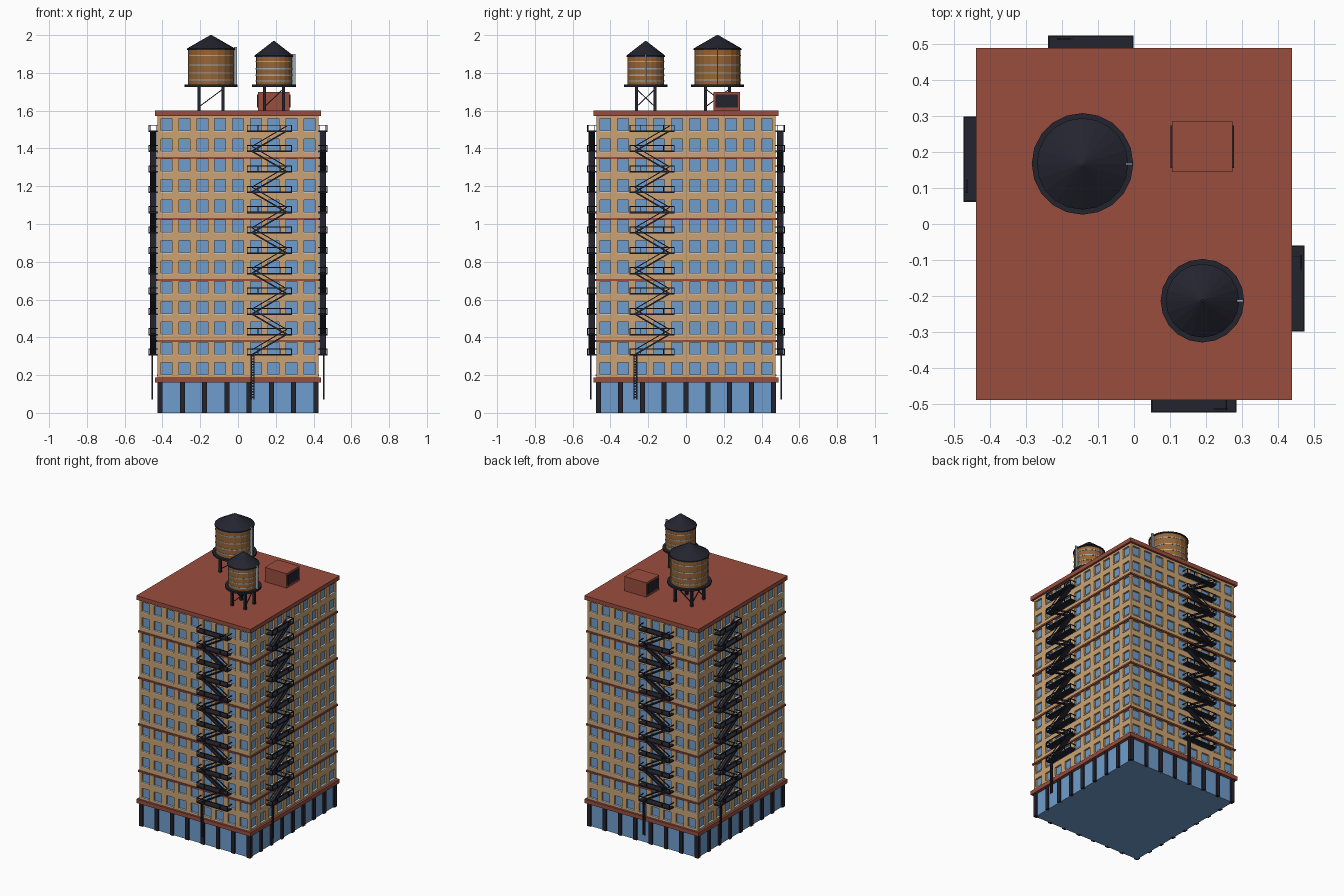
import bpy, bmesh
from math import pi
from mathutils import Matrix, Vector

cube = bpy.data.objects.get("Cube")
if cube:
    bpy.data.objects.remove(cube, do_unlink=True)


def material(name, rgb):
    def linear(c):
        c /= 255
        return c / 12.92 if c < 0.04 else ((c + 0.055) / 1.055) ** 2.4
    color = [linear(c) for c in rgb] + [1]
    m = bpy.data.materials.new(name)
    m.use_nodes = True
    m.diffuse_color = color
    m.node_tree.nodes["Principled BSDF"].inputs["Base Color"].default_value = color
    return m


BRICK = material("tan brick", (204, 164, 115))
RED = material("brick red", (155, 77, 62))
GLASS = material("blue glass", (112, 158, 205))
IRON = material("black iron", (35, 36, 47))
WOOD = material("barrel wood", (150, 101, 54))
STEEL = material("pale steel", (160, 170, 180))
SILL = material("pale stone", (200, 200, 198))


def add_object(name, bm, *mats):
    mesh = bpy.data.meshes.new(name)
    bm.to_mesh(mesh)
    bm.free()
    for m in mats:
        mesh.materials.append(m)
    obj = bpy.data.objects.new(name, mesh)
    bpy.context.collection.objects.link(obj)
    return obj


def box(bm, lo, hi, turn=Matrix()):
    lo, hi = Vector(lo), Vector(hi)
    mat = turn @ Matrix.Translation((lo + hi) / 2) @ Matrix.Diagonal((*(hi - lo), 1))
    return bmesh.ops.create_cube(bm, size=1, matrix=mat)["verts"]


def bar(bm, a, b, width, thick):
    # Beam from a to b, width measured horizontally
    a, b = Vector(a), Vector(b)
    turn = (b - a).to_track_quat('Z', 'Y').to_matrix().to_4x4()
    mat = Matrix.Translation((a + b) / 2) @ turn
    bmesh.ops.create_cube(bm, size=1, matrix=mat @ Matrix.Diagonal((width, thick, (b - a).length, 1)))


def drum(bm, center, z0, z1, r0, r1):
    mat = Matrix.Translation((*center, (z0 + z1) / 2))
    bmesh.ops.create_cone(bm, cap_ends=True, segments=20, radius1=r0, radius2=r1,
                          depth=z1 - z0, matrix=mat)


HX, HY = 0.425, 0.475
FLOOR = 0.1077
ROOF = 1.6
# (half length, distance from centre, window columns, ground floor posts, escape offset)
SIDES = [(HX, HY, 9, 8, 0.166), (HY, HX, 10, 9, -0.179),
         (HX, HY, 9, 8, 0.12), (HY, HX, 10, 9, -0.18)]
turns = [Matrix.Rotation(k * pi / 2, 4, 'Z') for k in range(4)]

# Walls with recessed windows, sills and ground floor posts
walls, sills, posts = bmesh.new(), bmesh.new(), bmesh.new()
panes = []
for (half, dist, cols, count, _), turn in zip(SIDES, turns):
    pitch = 2 * half / cols
    us, zs = [-half], [0.16]
    for i in range(cols):
        mid = -half + (i + 0.5) * pitch
        us += [mid - 0.029, mid + 0.029]
    for j in range(13):
        zs += [0.2 + j * FLOOR, 0.266 + j * FLOOR]
    us.append(half)
    zs.append(1.58)
    grid = [[walls.verts.new(turn @ Vector((u, -dist, z))) for u in us] for z in zs]
    inward = turn @ Vector((0, 0.012, 0))
    for j in range(len(zs) - 1):
        for i in range(len(us) - 1):
            face = walls.faces.new((grid[j][i], grid[j][i + 1], grid[j + 1][i + 1], grid[j + 1][i]))
            if i % 2 and j % 2:
                panes.append((face, inward))
                box(sills, (us[i], -dist - 0.004, zs[j] - 0.005),
                    (us[i + 1], -dist + 0.01, zs[j] + 0.003), turn)
    for i in range(count):
        x = -half + 0.013 + i * (2 * half - 0.026) / (count - 1)
        box(posts, (x - 0.013, -dist - 0.002, 0), (x + 0.013, -dist + 0.02, 0.165), turn)
for face, inward in panes:
    pane = bmesh.ops.extrude_discrete_faces(walls, faces=[face])["faces"][0]
    pane.material_index = 1
    bmesh.ops.translate(walls, verts=pane.verts, vec=inward)
add_object("walls", walls, BRICK, GLASS)
add_object("window_sills", sills, SILL)
add_object("ground_floor_posts", posts, IRON)

# Shop glass, ledges and roof slab
bm = bmesh.new()
box(bm, (-HX + 0.008, -HY + 0.008, 0), (HX - 0.008, HY - 0.008, 0.165))
add_object("ground_floor_glass", bm, GLASS)


def slab(name, z0, z1, out):
    bm = bmesh.new()
    box(bm, (-HX - out, -HY - out, z0), (HX + out, HY + out, z1))
    add_object(name, bm, RED)


slab("lower_ledge", 0.16, 0.187, 0.014)
slab("roof_slab", 1.572, ROOF, 0.014)
for i in range(4):
    z = 0.38 + 3 * FLOOR * i
    slab("thin_ledge", z - 0.005, z + 0.006, 0.007)

# Fire escape: landings with rails, zigzag flights and a drop ladder
bm = bmesh.new()
W, D, RAIL = 0.119, 0.048, 0.03
landings = [0.308 + FLOOR * k for k in range(12)]
for k, z in enumerate(landings):
    box(bm, (-W, -D, z - 0.005), (W, 0, z + 0.003))
    bar(bm, (-W, -D + 0.002, z + RAIL), (W, -D + 0.002, z + RAIL), 0.004, 0.005)
    for x in (-W + 0.002, W - 0.002):
        bar(bm, (x, -D, z + RAIL), (x, 0, z + RAIL), 0.004, 0.005)
    for x in (-W + 0.002, -0.06, 0.06, W - 0.002):
        bar(bm, (x, -D + 0.002, z), (x, -D + 0.002, z + RAIL), 0.004, 0.004)
    if k < 11:
        s = -1 if k % 2 == 0 else 1
        a, b = Vector((s * 0.092, -0.024, z)), Vector((-s * 0.092, -0.024, z + FLOOR))
        bar(bm, a, b, 0.034, 0.008)
        for y in (-0.016, 0.016):
            up = Vector((0, y, 0.026))
            bar(bm, a + up, b + up, 0.004, 0.005)
for x in (-0.096, -0.082):
    box(bm, (x - 0.003, -0.034, 0.07), (x + 0.003, -0.026, 0.31))
for i in range(16):
    z = 0.08 + i * 0.0145
    box(bm, (-0.096, -0.032, z), (-0.082, -0.028, z + 0.006))
escape = add_object("fire_escape_front", bm, IRON)
names = ["front", "right", "back", "left"]
for k in range(4):
    obj = escape
    if k:
        obj = bpy.data.objects.new("fire_escape_" + names[k], escape.data)
        bpy.context.collection.objects.link(obj)
    obj.matrix_world = turns[k] @ Matrix.Translation((SIDES[k][4], -SIDES[k][1], 0))


# Water tanks on braced legs
def water_tank(name, cx, cy, r, deck_r, leg, top, tip):
    c = (cx, cy)
    deck = 1.738
    bm = bmesh.new()
    drum(bm, c, deck - 0.012, deck, deck_r, deck_r)
    for sx in (-1, 1):
        for sy in (-1, 1):
            x, y = cx + sx * leg, cy + sy * leg
            box(bm, (x - 0.008, y - 0.008, ROOF - 0.01), (x + 0.008, y + 0.008, deck - 0.006))
        y, x = cy + sx * leg, cx + sx * leg
        bar(bm, (cx - leg, y, 1.62), (cx + leg, y, 1.715), 0.005, 0.005)
        bar(bm, (x, cy - sx * leg, 1.62), (x, cy + sx * leg, 1.715), 0.005, 0.005)
    add_object(name + "_stand", bm, IRON)

    bm = bmesh.new()
    drum(bm, c, deck, top, r, r)
    add_object(name + "_barrel", bm, WOOD)

    bm = bmesh.new()
    for t in (0.13, 0.33, 0.56, 0.82):
        z = deck + t * (top - deck)
        drum(bm, c, z - 0.003, z + 0.003, r + 0.002, r + 0.002)
    add_object(name + "_hoops", bm, STEEL)

    bm = bmesh.new()
    drum(bm, c, top - 0.004, top + 0.004, r + 0.006, r + 0.006)
    drum(bm, c, top + 0.004, tip, r + 0.006, 0.004)
    add_object(name + "_roof", bm, IRON)

    bm = bmesh.new()
    box(bm, (cx + r, cy - 0.003, deck), (cx + r + 0.018, cy + 0.003, top + 0.012))
    add_object(name + "_ladder", bm, STEEL)


water_tank("large_tank", -0.143, 0.167, 0.121, 0.141, 0.064, 1.925, 2.0)
water_tank("small_tank", 0.19, -0.213, 0.096, 0.116, 0.05, 1.888, 1.968)

# Roof hut with dark doors on both ends
bm = bmesh.new()
box(bm, (0.105, 0.145, ROOF - 0.01), (0.273, 0.285, 1.7))
add_object("roof_hut", bm, RED)
bm = bmesh.new()
for x in (0.104, 0.274):
    box(bm, (x - 0.003, 0.156, 1.616), (x + 0.003, 0.274, 1.686))
add_object("hut_doors", bm, IRON)
